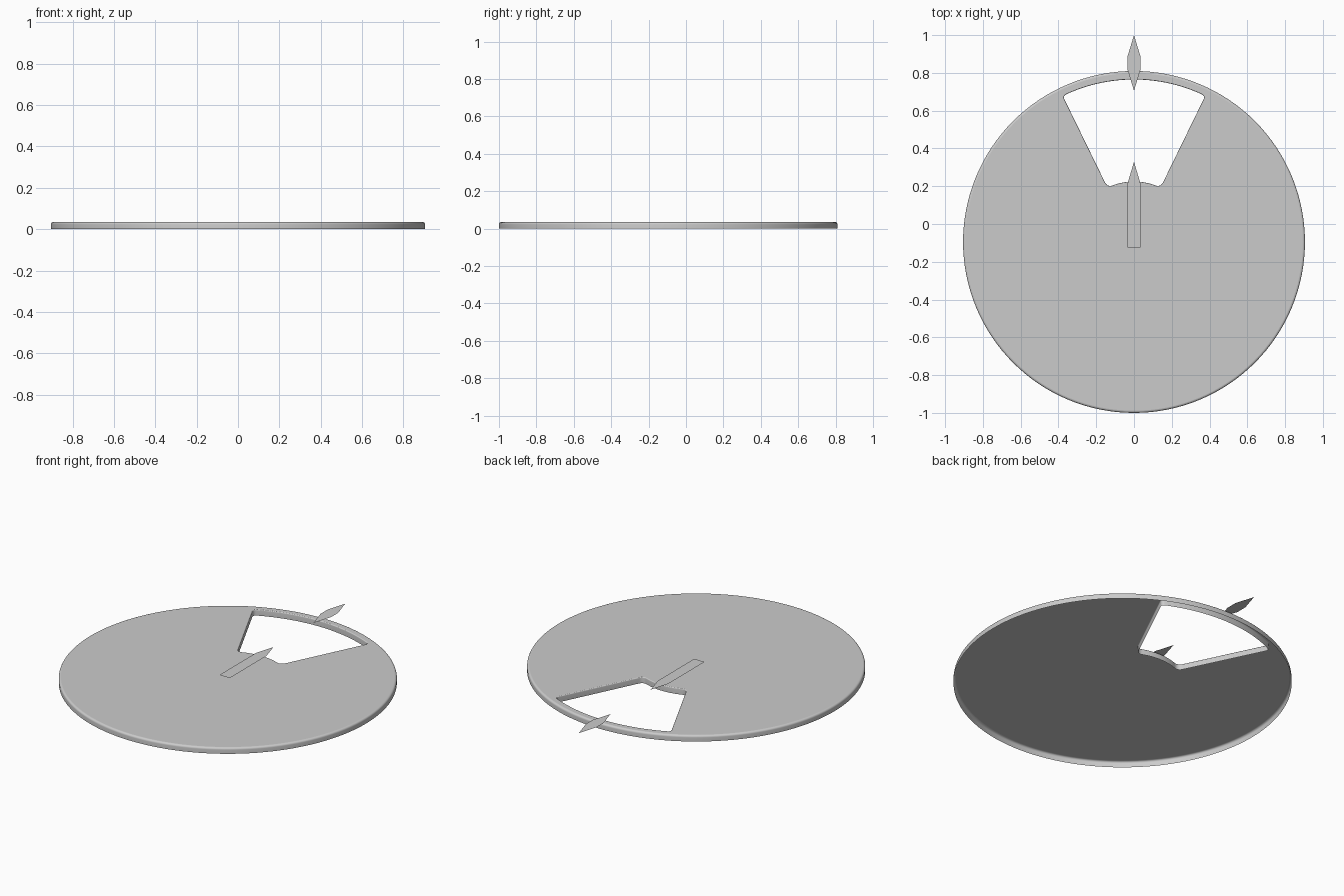
import bpy, bmesh, math
from mathutils import Vector

cube = bpy.data.objects.get("Cube")
if cube:
    bpy.data.objects.remove(cube, do_unlink=True)

GREY = (0.6, 0.6, 0.6, 1)
mat = bpy.data.materials.new("light grey")
mat.use_nodes = True
mat.diffuse_color = GREY
mat.node_tree.nodes["Principled BSDF"].inputs["Base Color"].default_value = GREY

CENTRE = Vector((0, -0.095, 0))
RADIUS, HEIGHT, MARKER_Z = 0.905, 0.035, 0.046


def heading(t):
    """Unit vector at angle t, clockwise from +y."""
    return Vector((math.sin(t), math.cos(t), 0))


def arc(centre, radius, start, end, steps, inward=False):
    """Points on an arc, each with the direction that leaves the outline."""
    out = []
    for i in range(steps + 1):
        d = heading(start + (end - start) * i / steps)
        out.append((centre + d * radius, -d if inward else d))
    return out


def window_outline(inner=0.32, outer=0.86, half=math.radians(26),
                   inner_fillet=0.03, outer_fillet=0.018):
    """Ring sector with rounded corners: right half, then its mirror."""
    quarter = math.pi / 2
    r_out, r_in = outer - outer_fillet, inner + inner_fillet
    a = half - math.asin(outer_fillet / r_out)
    b = half - math.asin(inner_fillet / r_in)
    o = Vector((0, 0, 0))
    right = arc(o, outer, 0, a, 16)
    right += arc(heading(a) * r_out, outer_fillet, a, half + quarter, 6)[1:]
    right += arc(heading(b) * r_in, inner_fillet, half + quarter, b + math.pi, 6)
    right += arc(o, inner, b, 0, 10, inward=True)[1:]
    flip = Vector((-1, 1, 1))
    left = [(p * flip, n * flip) for p, n in reversed(right[1:-1])]
    return [(CENTRE + p, n) for p, n in right + left]


def wall_section(edge, steps=5):
    """Straight wall with a rounded top: (inset into the material, height)."""
    turns = [math.pi / 2 * i / steps for i in range(steps + 1)]
    return [(0, 0)] + [(edge * (1 - math.cos(t)), HEIGHT - edge * (1 - math.sin(t)))
                       for t in turns]


def finish(name, bm):
    mesh = bpy.data.meshes.new(name)
    bm.to_mesh(mesh)
    bm.free()
    mesh.materials.append(mat)
    obj = bpy.data.objects.new(name, mesh)
    bpy.context.collection.objects.link(obj)
    return obj


# Disc: a shell open underneath, with walls round its rim and its window
bm = bmesh.new()
rim = arc(CENTRE, RADIUS, 0, math.tau, 128)[:-1]
top_edges = []
for outline, sign, edge in ((rim, -1, 0.012), (window_outline(), 1, 0.005)):
    loops = [[bm.verts.new(p + n * d * sign + Vector((0, 0, z))) for p, n in outline]
             for d, z in wall_section(edge)]
    count = len(outline)
    for low, high in zip(loops, loops[1:]):
        for i in range(count):
            j = (i + 1) % count
            bm.faces.new((low[i], low[j], high[j], high[i]))
    top = loops[-1]
    top_edges += [bm.edges.get((top[i], top[(i + 1) % count])) for i in range(count)]
fill = bmesh.ops.triangle_fill(bm, edges=top_edges, use_beauty=True, use_dissolve=False)
bmesh.ops.recalc_face_normals(bm, faces=bm.faces)
cap = next(f for f in fill["geom"] if isinstance(f, bmesh.types.BMFace))
if cap.normal.z < 0:
    bmesh.ops.reverse_faces(bm, faces=bm.faces)
disc = finish("disc", bm)

bpy.ops.object.select_all(action='DESELECT')
disc.select_set(True)
bpy.context.view_layer.objects.active = disc
bpy.ops.object.shade_smooth_by_angle(angle=math.radians(35))
for face in disc.data.polygons:
    if face.normal.z > 0.999:
        face.use_smooth = False


# Paper-thin markers floating just above the disc
def marker(name, half_outline):
    bm = bmesh.new()
    pts = half_outline + [(-x, y) for x, y in reversed(half_outline) if x]
    face = bm.faces.new([bm.verts.new((x, y, MARKER_Z)) for x, y in pts])
    face.normal_update()
    if face.normal.z < 0:
        face.normal_flip()
    finish(name, bm)


marker("rim_marker", [(0, 1.0), (0.035, 0.885), (0.035, 0.82), (0, 0.705)])
marker("centre_pointer", [(0, 0.33), (0.034, 0.215), (0.034, -0.125)])
